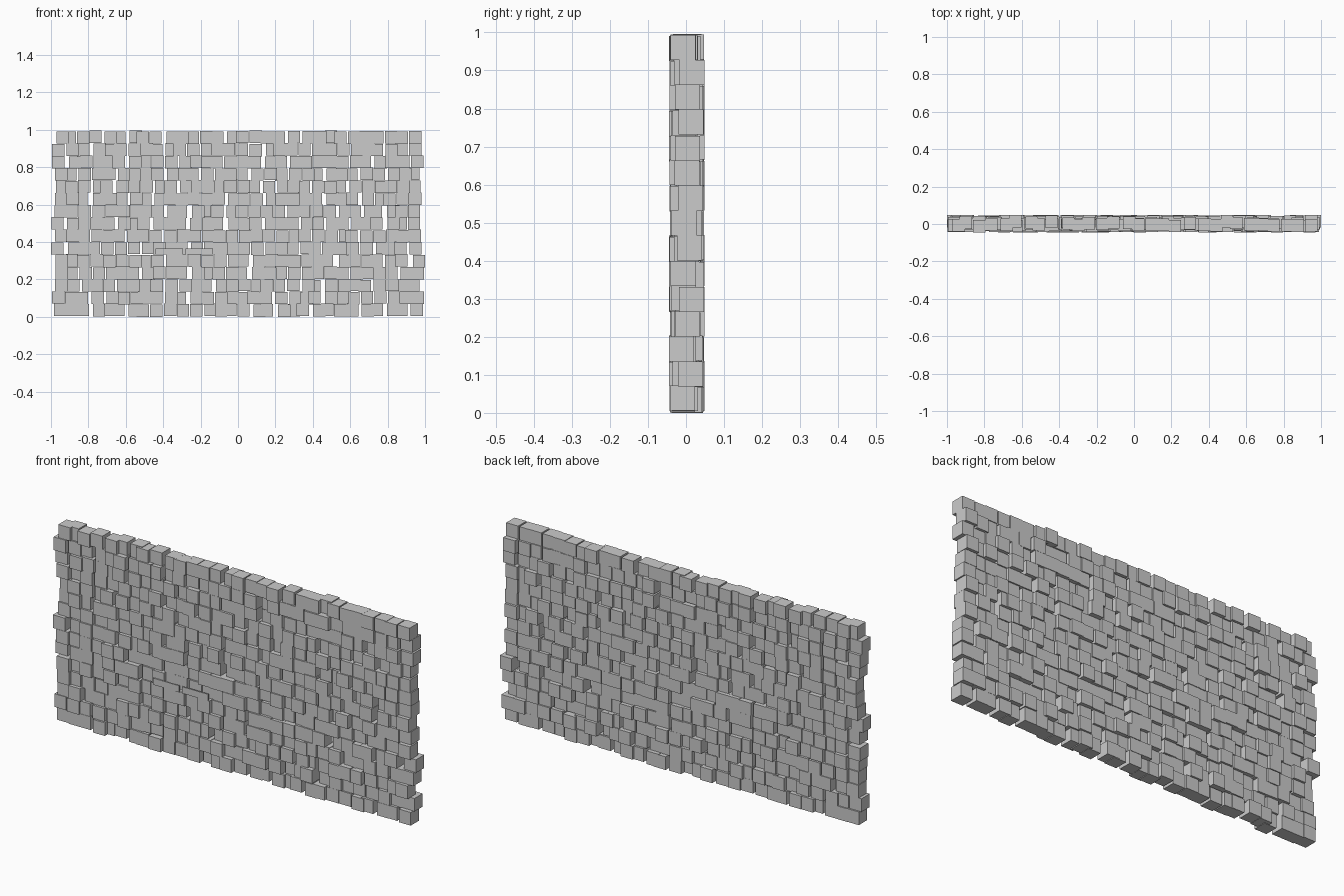
import bpy, bmesh, random
from mathutils import Matrix, Vector

if "Cube" in bpy.data.objects:
    bpy.data.objects.remove(bpy.data.objects["Cube"])

random.seed(11)
COLS, ROWS = 30, 15
PITCH_X, PITCH_Z = 1.9 / 29, 0.066
SIZE = 0.066


def add_box(bm, center, size):
    m = Matrix.Translation(center) @ Matrix.Diagonal(Vector(size).to_4d())
    bmesh.ops.create_cube(bm, size=1, matrix=m)


def finish(bm, name):
    me = bpy.data.meshes.new(name)
    bm.to_mesh(me)
    bm.free()
    ob = bpy.data.objects.new(name, me)
    bpy.context.collection.objects.link(ob)
    return ob


# courses of loosely stacked cubes, each nudged sideways and in depth
for r in range(ROWS):
    bm = bmesh.new()
    for c in range(COLS):
        x = (c - (COLS - 1) / 2) * PITCH_X + random.uniform(-0.018, 0.018)
        y = 0.002 + random.uniform(-0.014, 0.014)
        z = 0.036 + r * PITCH_Z + random.uniform(-0.003, 0.003)
        add_box(bm, (x, y, z), (SIZE, SIZE, SIZE))
    finish(bm, f"cube_course_{r + 1:02d}")

# two blank button plates on the front face
for name, x0, x1 in (("left_button", -0.44, -0.295), ("right_button", -0.28, -0.135)):
    bm = bmesh.new()
    add_box(bm, ((x0 + x1) / 2, -0.042, 0.349), (x1 - x0, 0.006, 0.033))
    finish(bm, name)
